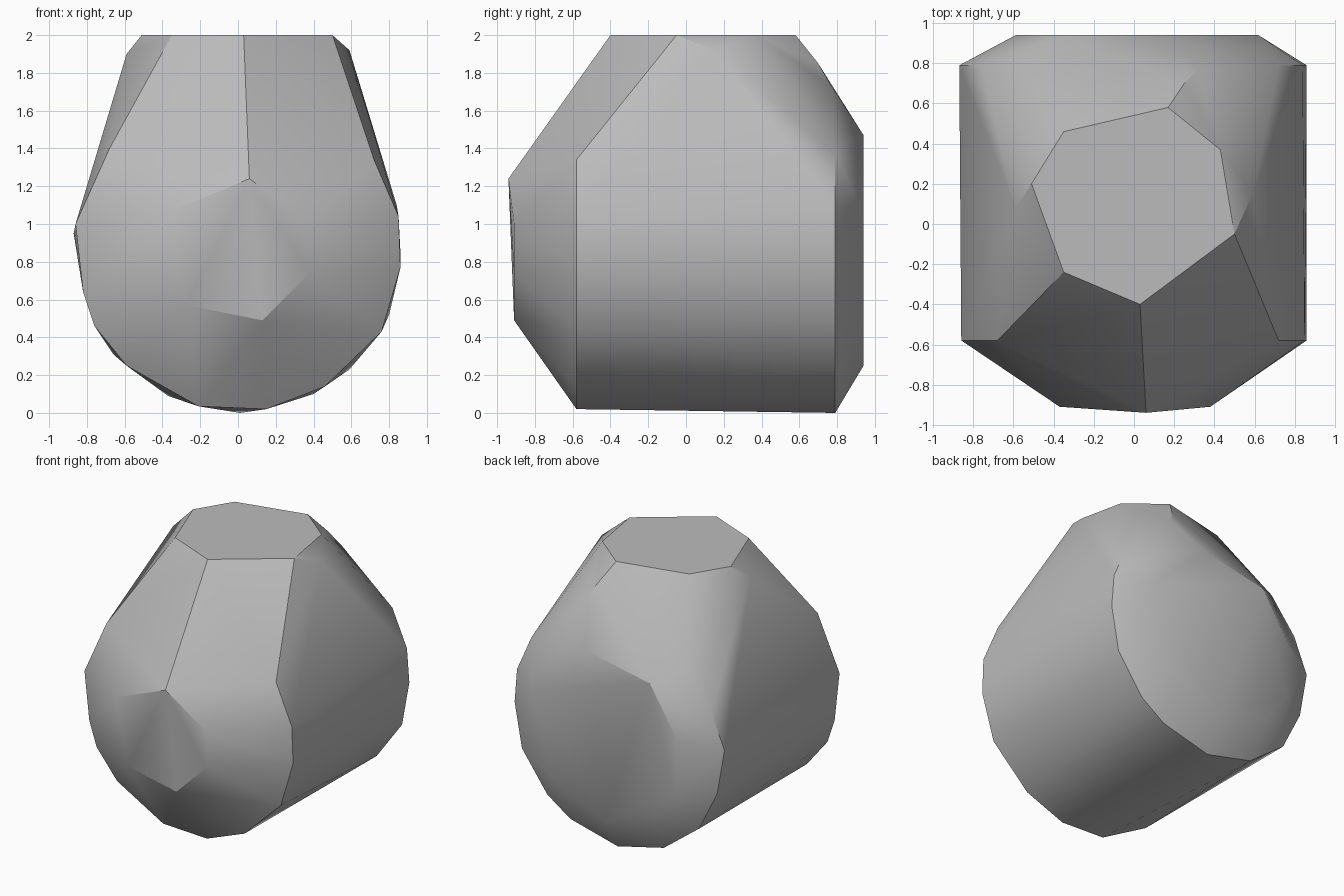
import bpy
import bmesh
import math

# Remove the default cube
default_cube = bpy.data.objects.get("Cube")
if default_cube:
    bpy.data.objects.remove(default_cube, do_unlink=True)


def make_material(name, colour):
    material = bpy.data.materials.new(name)
    material.use_nodes = True
    material.diffuse_color = colour
    shader = material.node_tree.nodes["Principled BSDF"]
    shader.inputs["Base Color"].default_value = colour
    shader.inputs["Roughness"].default_value = 0.6
    return material


def upright_profile(points, depth):
    """Place an outline of x, z pairs on a plane facing front or back."""
    return [(x, depth, z) for x, z in points]


def level_profile(points, height):
    """Place an outline of x, y pairs on a level plane."""
    return [(x, y, height) for x, y in points]


def build_hull(name, profiles, material, crease_angle):
    """Wrap a tight convex skin around all the profiles."""
    bm = bmesh.new()
    for profile in profiles:
        for point in profile:
            bm.verts.new(point)
    hull = bmesh.ops.convex_hull(bm, input=bm.verts[:])
    spare = set(hull["geom_interior"] + hull["geom_unused"])
    loose = [item for item in spare if isinstance(item, bmesh.types.BMVert)]
    bmesh.ops.delete(bm, geom=loose, context="VERTS")

    # Merge the triangles of each flat cap into one polygon
    bmesh.ops.dissolve_limit(bm, angle_limit=math.radians(1),
                             verts=bm.verts[:], edges=bm.edges[:])
    bmesh.ops.recalc_face_normals(bm, faces=bm.faces[:])
    mesh = bpy.data.meshes.new(name)
    bm.to_mesh(mesh)
    bm.free()
    mesh.materials.append(material)

    body = bpy.data.objects.new(name, mesh)
    bpy.context.collection.objects.link(body)
    bpy.ops.object.select_all(action="DESELECT")
    body.select_set(True)
    bpy.context.view_layer.objects.active = body
    bpy.ops.object.shade_smooth_by_angle(angle=math.radians(crease_angle))
    return body


# Small front facet, with its highest corner pushed forward
front_facet = upright_profile(
    [(-.37, 1.06), (.38, 1), (.38, .74), (.13, .49), (-.27, .57)], -.91)
front_facet += upright_profile([(.06, 1.24)], -.94)

# Rounded rim at the front of the barrel
front_rim = upright_profile(
    [(-.68, 1.4), (-.86, 1), (-.82, .64), (-.76, .46), (-.59, .25),
     (-.21, .035), (.15, .02), (.46, .14), (.76, .43), (.86, .77),
     (.85, 1.04), (.72, 1.34)], -.58)

# Rounded rim at the back of the barrel
back_rim = upright_profile(
    [(-.56, 1.46), (-.76, 1.21), (-.87, .95), (-.81, .61), (-.66, .31),
     (-.37, .09), (.01, 0), (.4, .1), (.59, .23), (.8, .52),
     (.86, .85), (.84, 1.1), (.72, 1.37)], .79)

# Large flat back panel
back_panel = upright_profile(
    [(.15, 1.47), (-.36, 1.37), (-.59, 1), (-.56, .6), (-.4, .38),
     (.01, .25), (.45, .45), (.62, 1.05)], .94)

# Level top facet and the small shoulders below it
top_facet = level_profile(
    [(-.51, .2), (-.35, .46), (.17, .58), (.43, .37), (.5, -.05),
     (.03, -.4), (-.35, -.24)], 2)
shoulders = [(.59, .15, 1.92), (-.59, .08, 1.9), (.32, .77, 1.73),
             (.25, .7, 1.85)]

stone_grey = make_material("stone grey", (.5, .5, .5, 1))
build_hull("faceted_body",
           [front_facet, front_rim, back_rim, back_panel, top_facet, shoulders],
           stone_grey, 30)
